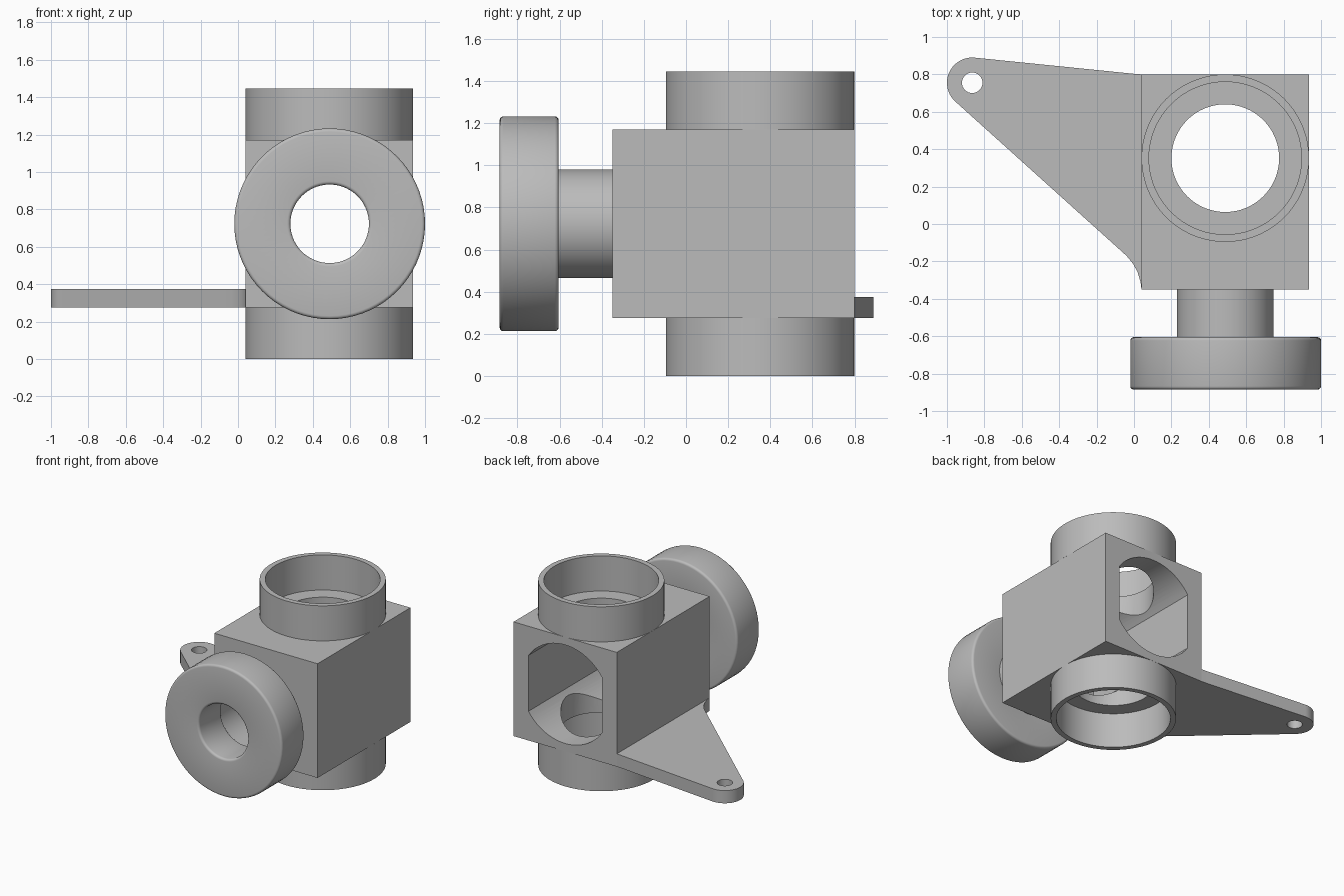
import bpy, bmesh
from math import pi, cos, sin, radians, asin
from mathutils import Matrix, Vector

default = bpy.data.objects.get("Cube")
if default:
    bpy.data.objects.remove(default)

grey = bpy.data.materials.new("plain grey")
grey.use_nodes = True
grey.diffuse_color = (0.5, 0.5, 0.5, 1)
grey.node_tree.nodes["Principled BSDF"].inputs["Base Color"].default_value = grey.diffuse_color

CX, CY, CZ = 0.488, 0.352, 0.7225   # bore axes
Y_AXIS = Matrix.Rotation(pi / 2, 4, 'X')   # turns local z towards -y


def finish(bm, name, matrix=Matrix()):
    bmesh.ops.transform(bm, matrix=matrix, verts=bm.verts)
    bmesh.ops.recalc_face_normals(bm, faces=bm.faces)
    mesh = bpy.data.meshes.new(name)
    bm.to_mesh(mesh)
    bm.free()
    mesh.materials.append(grey)
    ob = bpy.data.objects.new(name, mesh)
    bpy.context.collection.objects.link(ob)
    return ob


def smooth(ob):
    bpy.ops.object.select_all(action='DESELECT')
    ob.select_set(True)
    bpy.context.view_layer.objects.active = ob
    bpy.ops.object.shade_smooth_by_angle(angle=radians(30))


def prism(name, outline, low, high, matrix=Matrix()):
    bm = bmesh.new()
    face = bm.faces.new([bm.verts.new((x, y, low)) for x, y in outline])
    top = bmesh.ops.extrude_face_region(bm, geom=[face])["geom"]
    verts = [v for v in top if isinstance(v, bmesh.types.BMVert)]
    bmesh.ops.translate(bm, vec=(0, 0, high - low), verts=verts)
    return finish(bm, name, matrix)


def arc(x, y, r, start, end, steps):
    angles = [start + (end - start) * i / steps for i in range(steps + 1)]
    return [(x + r * cos(a), y + r * sin(a)) for a in angles]


def circle(r, x=0, y=0, steps=64):
    return arc(x, y, r, 0, 2 * pi, steps)[:-1]


def ring(name, inner, outer, low, high, matrix, fillet=0):
    # tube turned from a rectangular or rounded section
    if fillet:
        f = fillet
        section = (arc(outer - f, high - f, f, 0, pi / 2, 4)
                   + arc(inner + f, high - f, f, pi / 2, pi, 4)
                   + arc(inner + f, low + f, f, pi, 1.5 * pi, 4)
                   + arc(outer - f, low + f, f, 1.5 * pi, 2 * pi, 4))
    else:
        section = [(inner, low), (outer, low), (outer, high), (inner, high)]
    bm = bmesh.new()
    verts = [bm.verts.new((r, 0, h)) for r, h in section]
    edges = [bm.edges.new((verts[i - 1], verts[i])) for i in range(len(verts))]
    bmesh.ops.spin(bm, geom=verts + edges, cent=(0, 0, 0), axis=(0, 0, 1),
                   angle=2 * pi, steps=72, use_merge=True)
    bmesh.ops.remove_doubles(bm, verts=bm.verts, dist=0.0001)
    ob = finish(bm, name, matrix)
    smooth(ob)
    return ob


def cut(ob, cutter):
    mod = ob.modifiers.new("cut", 'BOOLEAN')
    mod.operation = 'DIFFERENCE'
    mod.solver = 'EXACT'
    mod.object = cutter
    cutter.hide_render = True
    bpy.context.view_layer.objects.active = ob
    bpy.ops.object.modifier_apply(modifier=mod.name)
    bpy.data.objects.remove(cutter)


vertical = Matrix.Translation((CX, CY, 0))
forward = Matrix.Translation((CX, 0, CZ)) @ Y_AXIS

# Block body
body = prism("body_block", [(0.04, -0.35), (0.935, -0.35), (0.935, 0.8), (0.04, 0.8)], 0.275, 1.17)

# Rear cavity: round tunnel with flat sides
half = asin(0.318 / 0.386)
tunnel = (arc(0, 0, 0.386, pi / 2 - half, pi / 2 + half, 28)
          + arc(0, 0, 0.386, 1.5 * pi - half, 1.5 * pi + half, 28))
cut(body, prism("cavity_cutter", tunnel, -0.9, 0.25, forward))
# Vertical and front bores
cut(body, prism("vertical_cutter", circle(0.288), 0.1, 1.4, vertical))
cut(body, prism("front_cutter", circle(0.22), 0, 0.5, forward))
smooth(body)

# Top and bottom collars
ring("bottom_collar", 0.408, 0.448, 0, 0.275, vertical)
ring("top_collar", 0.408, 0.448, 1.17, 1.445, vertical)

# Front neck and flange
ring("front_neck", 0.22, 0.258, 0.35, 0.61, forward)
ring("front_flange", 0.21, 0.51, 0.605, 0.885, Matrix.Translation((0.002, 0, 0)) @ forward, 0.018)

# Mounting plate with rounded tip and hole
tip = (-0.865, 0.755)
outline = (arc(*tip, 0.135, radians(84), radians(228), 20)
           + [(-0.04, -0.17), (-0.003, -0.215), (0.02, -0.26), (0.035, -0.31),
              (0.04, -0.35), (0.04, 0.8), (0, 0.803)])
plate = prism("mounting_plate", outline, 0.275, 0.375)
cut(plate, prism("plate_cutter", circle(0.055, *tip, 32), 0.2, 0.5))
smooth(plate)
